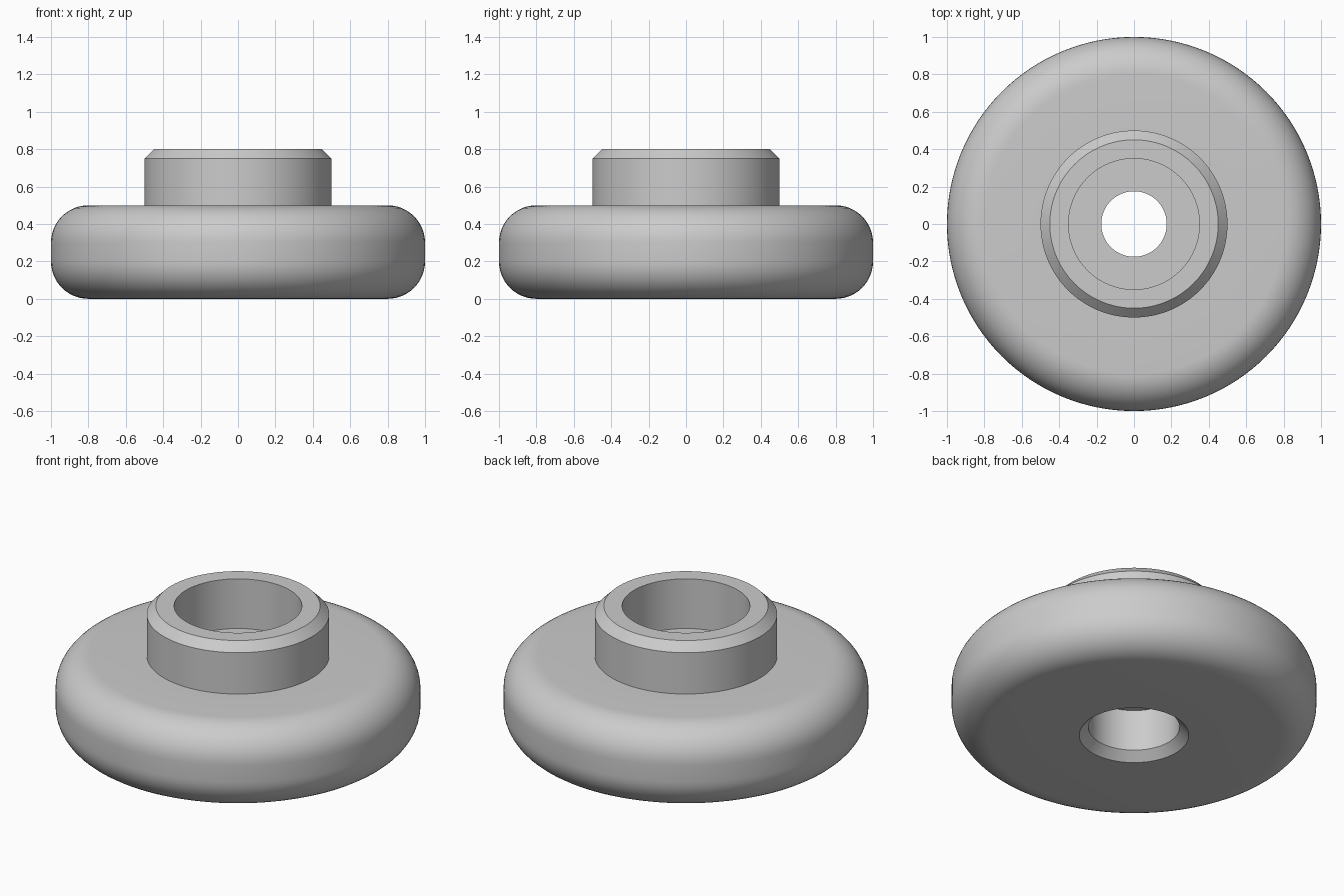
import bpy
import bmesh
import math
from mathutils import Matrix

cube = bpy.data.objects.get("Cube")
if cube:
    bpy.data.objects.remove(cube, do_unlink=True)

SEGMENTS = 128
ARC_STEPS = 12


def fillet(cx, cz, radius, start):
    """Quarter-circle profile points, counter-clockwise from start degrees."""
    angles = [math.radians(start + 90 * i / ARC_STEPS) for i in range(ARC_STEPS + 1)]
    return [(cx + radius * math.cos(a), cz + radius * math.sin(a)) for a in angles]


def revolve(name, profile, material):
    """Spin a closed (radius, height) profile around the z axis."""
    bm = bmesh.new()
    verts = [bm.verts.new((r, 0, z)) for r, z in profile]
    edges = [bm.edges.new((verts[i - 1], verts[i])) for i in range(len(verts))]
    bmesh.ops.spin(bm, geom=verts + edges, cent=(0, 0, 0), axis=(0, 0, 1),
                   angle=math.tau, steps=SEGMENTS, use_merge=True)
    bmesh.ops.remove_doubles(bm, verts=bm.verts[:], dist=0.0001)
    bmesh.ops.recalc_face_normals(bm, faces=bm.faces[:])
    mesh = bpy.data.meshes.new(name)
    bm.to_mesh(mesh)
    bm.free()
    mesh.materials.append(material)
    obj = bpy.data.objects.new(name, mesh)
    bpy.context.collection.objects.link(obj)
    bpy.ops.object.select_all(action='DESELECT')
    obj.select_set(True)
    bpy.context.view_layer.objects.active = obj
    bpy.ops.object.shade_smooth_by_angle(angle=math.radians(30))
    return obj


# Single plain grey
grey = bpy.data.materials.new("light grey")
colour = (0.6, 0.6, 0.6, 1)
grey.diffuse_color = colour
grey.use_nodes = True
grey.node_tree.nodes["Principled BSDF"].inputs["Base Color"].default_value = colour

# Rounded disc with a chamfered collar
outside = (
    [(0.3, 0)]
    + fillet(0.8, 0.2, 0.2, -90)
    + fillet(0.8, 0.3, 0.2, 0)
    + [(0.5, 0.5), (0.5, 0.75), (0.45, 0.8)]
)
# Wide upper bore, narrow through hole, chamfered lower bore
inside = [(0.35, 0.8), (0.35, 0.5), (0.175, 0.5),
          (0.175, 0.3), (0.25, 0.3), (0.25, 0.05)]

revolve("collared_wheel", outside + inside, grey)
